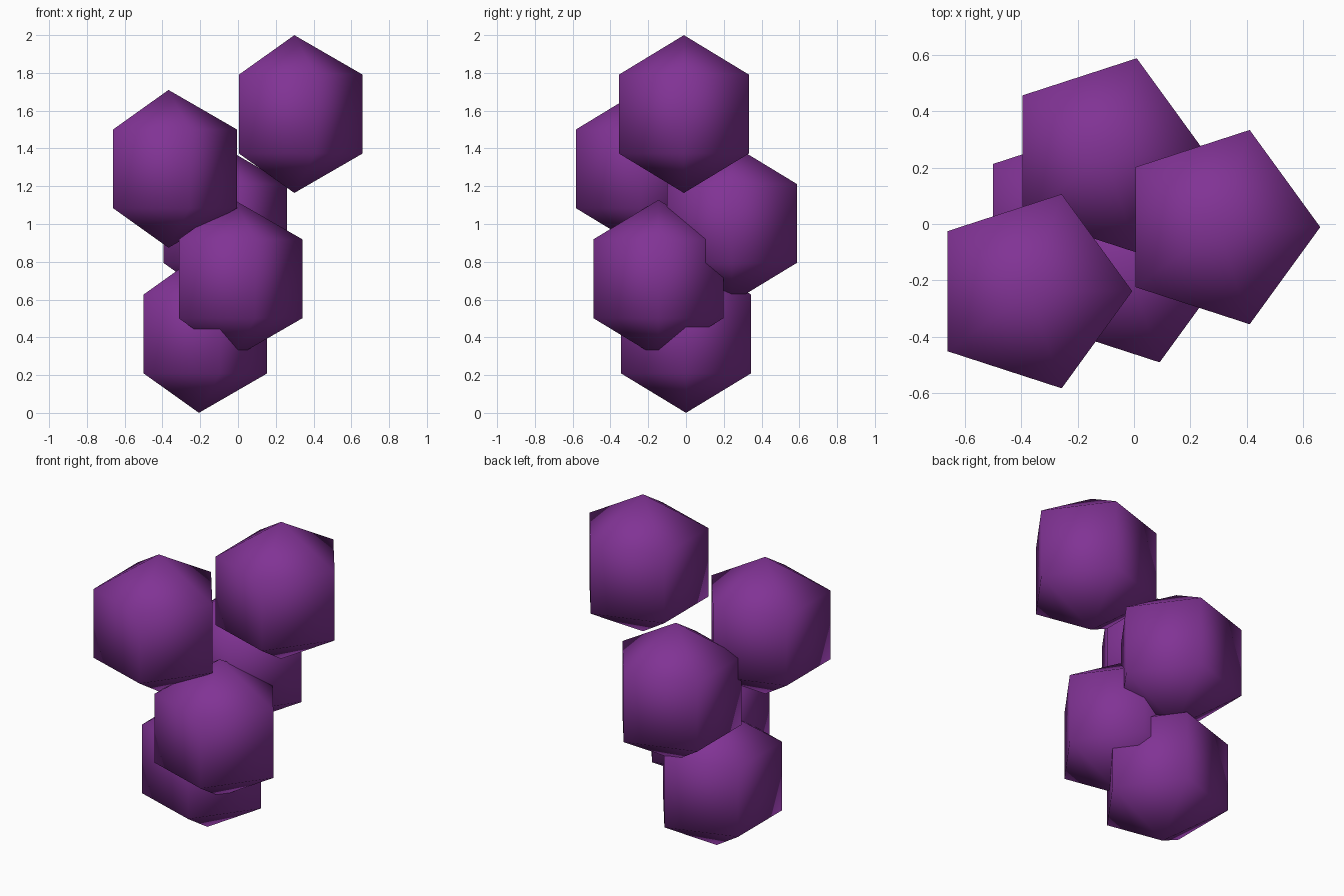
import bpy, bmesh
from math import sin, cos, pi, tau

if "Cube" in bpy.data.objects:
    bpy.data.objects.remove(bpy.data.objects["Cube"])

R = 0.4177      # radius of every berry
SEGMENTS = 5

purple = bpy.data.materials.new("berry_purple")
purple.diffuse_color = (0.22, 0.033, 0.30, 1)
purple.use_nodes = True
purple.node_tree.nodes["Principled BSDF"].inputs["Base Color"].default_value = purple.diffuse_color


def berry(name, center):
    """Five-sided, three-band sphere with smooth shading, one point facing +x."""
    bm = bmesh.new()
    bottom = bm.verts.new((0, 0, -R))
    top = bm.verts.new((0, 0, R))
    rings = []
    for lat in (-pi / 6, pi / 6):
        rings.append([bm.verts.new((R * cos(lat) * cos(tau * i / SEGMENTS),
                                    R * cos(lat) * sin(tau * i / SEGMENTS),
                                    R * sin(lat))) for i in range(SEGMENTS)])
    low, high = rings
    for i in range(SEGMENTS):
        j = (i + 1) % SEGMENTS
        bm.faces.new((bottom, low[j], low[i]))
        bm.faces.new((low[i], low[j], high[j], high[i]))
        bm.faces.new((high[i], high[j], top))
    for f in bm.faces:
        f.smooth = True
    mesh = bpy.data.meshes.new(name)
    bm.to_mesh(mesh)
    bm.free()
    mesh.materials.append(purple)
    obj = bpy.data.objects.new(name, mesh)
    obj.location = center
    bpy.context.collection.objects.link(obj)


# Cluster of overlapping berries, from bottom to top
berry("berry_bottom", (-0.207, 0.0, 0.418))
berry("berry_front", (-0.021, -0.146, 0.71))
berry("berry_back", (-0.102, 0.243, 1.003))
berry("berry_left", (-0.368, -0.238, 1.292))
berry("berry_top", (0.298, -0.011, 1.582))
